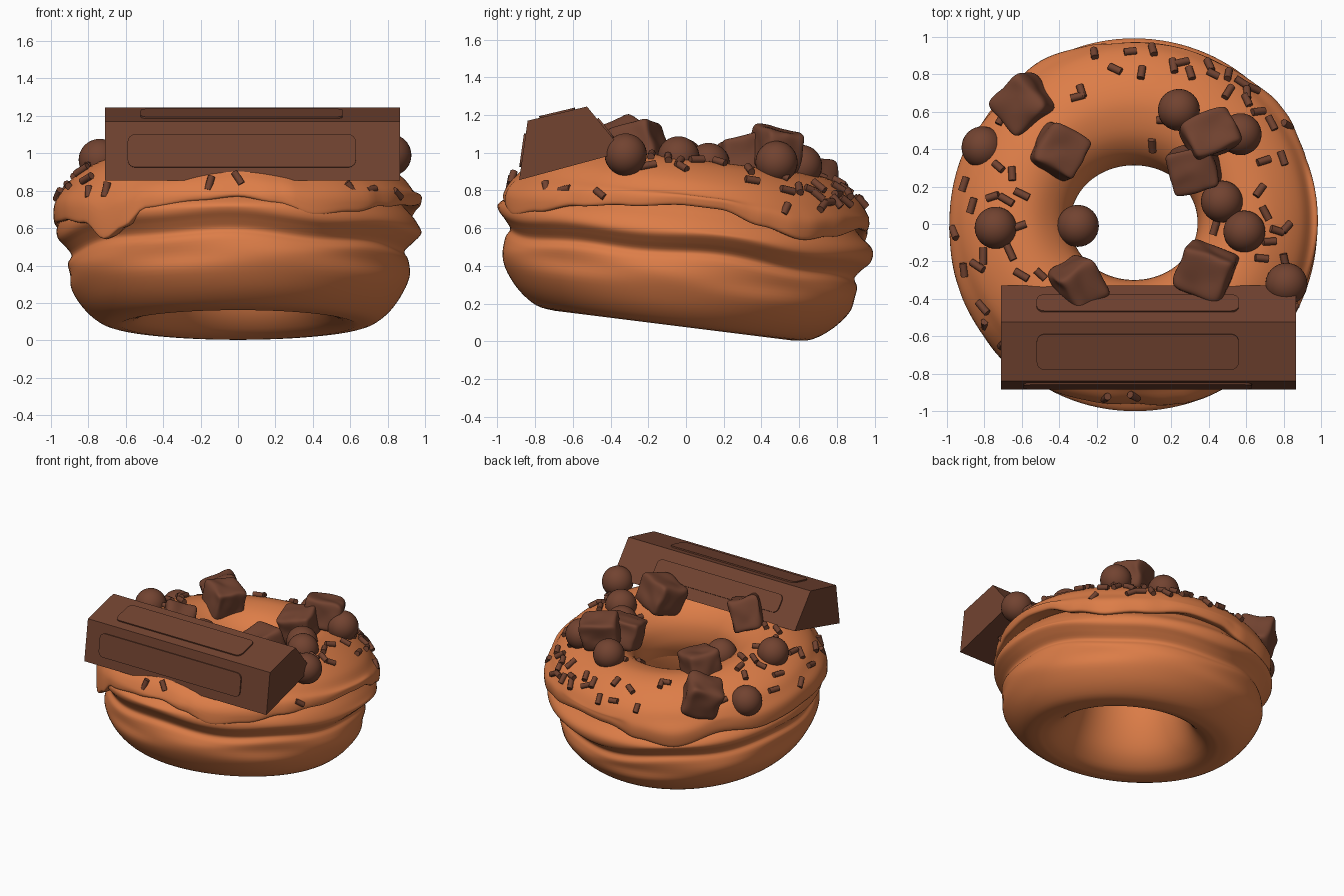
import bpy, bmesh, math, random
from mathutils import Vector, Matrix, Euler

if "Cube" in bpy.data.objects:
    bpy.data.objects.remove(bpy.data.objects["Cube"])

random.seed(4)
TILT = 0.125  # the ring leans down towards the back


def material(name, col):
    m = bpy.data.materials.new(name)
    m.diffuse_color = (*col, 1)
    m.use_nodes = True
    m.node_tree.nodes["Principled BSDF"].inputs["Base Color"].default_value = m.diffuse_color
    return m


DOUGH = material("caramel_orange", (0.72, 0.205, 0.064))
CHOC = material("chocolate_brown", (0.168, 0.056, 0.03))


def place(r, a, z):
    # ring coordinates to leaning world position
    y = r * math.sin(a)
    return Vector((r * math.cos(a), y + TILT * (z - .62), z - TILT * y))


def finish(bm, name, mat, smooth=None):
    bmesh.ops.recalc_face_normals(bm, faces=bm.faces)
    me = bpy.data.meshes.new(name)
    bm.to_mesh(me)
    bm.free()
    me.materials.append(mat)
    ob = bpy.data.objects.new(name, me)
    bpy.context.collection.objects.link(ob)
    if smooth:
        bpy.ops.object.select_all(action='DESELECT')
        ob.select_set(True)
        bpy.context.view_layer.objects.active = ob
        bpy.ops.object.shade_smooth_by_angle(angle=math.radians(smooth))
    return ob


def spline(pts, k=4):
    # Catmull-Rom through an open list of points
    out = []
    for i in range(len(pts) - 1):
        a, b, c, d = (Vector(pts[max(0, min(len(pts) - 1, j))]) for j in (i - 1, i, i + 1, i + 2))
        for s in range(k):
            t = s / k
            out.append(0.5 * (2 * b + (c - a) * t + (2 * a - 5 * b + 4 * c - d) * t * t
                              + (3 * b - a - 3 * c + d) * t ** 3))
    out.append(Vector(pts[-1]))
    return out


def revolve(name, profile, n, mat):
    # closed ring whose cross-section may change with the angle
    bm = bmesh.new()
    rings = []
    for i in range(n):
        a = 2 * math.pi * i / n
        rings.append([bm.verts.new(place(r, a, z)) for r, z in profile(a)])
    m = len(rings[0])
    for i in range(n):
        p, q = rings[i], rings[(i + 1) % n]
        for j in range(m):
            k = (j + 1) % m
            bm.faces.new((p[j], q[j], q[k], p[k]))
    return finish(bm, name, mat, 60)


# Dough ring with a creased side and a rounded hole widening downwards
def dough_profile(a):
    w = 0.013 * math.sin(3 * a + 1) + 0.009 * math.sin(7 * a)
    f = .025 * math.sin(a) ** 2
    g = .012 * math.sin(5 * a + 2)
    s = .015 * max(0, math.cos(a))
    outer = [(.63, .083), (.73, .1), (.82 + f / 2, .17), (.888 + f, .27), (.908 + f + g, .35),
             (.91 + f, .42 + w), (.89 + f, .465 + w), (.925 + f + s, .515 + w),
             (.965 + f + s, .56 + w), (.965 + f, .61), (.92, .67), (.83, .75), (.6, .85),
             (.43, .8), (.365, .65), (.36, .5), (.39, .34), (.45, .2), (.54, .11), (.63, .083)]
    return spline(outer)[:-1]


revolve("dough_ring", dough_profile, 128, DOUGH)

# Icing with a wavy dripping edge: (angle in degrees, edge height)
EDGE = [(-146, .56), (-136, .455), (-128, .51), (-120, .6), (-102, .63), (-90, .65), (-78, .615),
        (-66, .555), (-52, .59), (-37, .645), (-20, .68), (0, .72), (10, .72), (24, .66), (38, .615),
        (52, .65), (75, .71), (90, .7), (104, .64), (120, .6), (140, .66), (160, .62), (180, .62),
        (200, .6)]
TOP = [(.38, .5), (.337, .6), (.325, .7), (.36, .82), (.455, .915), (.58, .962), (.7, .955),
       (.81, .91), (.895, .85), (.945, .785)]


def edge_height(a):
    d = math.degrees(a)
    if d > 214:
        d -= 360
    e = EDGE + [(214, .56)]
    for (d0, z0), (d1, z1) in zip(e, e[1:]):
        if d0 <= d <= d1:
            t = (d - d0) / (d1 - d0)
            return z0 + (z1 - z0) * t * t * (3 - 2 * t)
    return .6


def front_shrink(a, r, z=1):
    # the upper shoulder of the icing is slimmer at the front
    low = max(0, min(1, (z - .66) / .12))
    return 1 - .045 * low * max(0, -math.sin(a)) ** 2 * max(0, min(1, (r - .55) / .3))


def icing_profile(a):
    e = edge_height(a)
    r = .957 + .046 * max(0, min(1, (.67 - e) / .08)) + .025 * max(0, math.cos(a)) ** 2
    r = min(r, 1.0)
    mid = (e + .785) / 2 + .02
    pts = spline(TOP + [(r - .004, mid), (r, e + .03), (r - .015, e), (r - .07, e + .015)], 4)
    pts += [Vector((.8, .74)), Vector((.58, .83)), Vector((.43, .76))]
    oval = .016 * math.cos(2 * a)
    return [(p.x * front_shrink(a, p.x, p.y) + oval * max(0, min(1, (.55 - p.x) / .1)), p.y)
            for p in pts]


revolve("icing", icing_profile, 180, DOUGH)

# Chocolate bar: four-sided section run along x
SEC = [(-.885, .855), (-.84, 1.17), (-.525, 1.245), (-.33, 1.005)]
X0, X1 = -.71, .865
bm = bmesh.new()
ends = [[bm.verts.new((x, y, z)) for y, z in SEC] for x in (X0, X1)]
for e in ends:
    bm.faces.new(e)
for i in range(4):
    j = (i + 1) % 4
    bm.faces.new((ends[0][i], ends[0][j], ends[1][j], ends[1][i]))
finish(bm, "chocolate_bar", CHOC)

# Softly raised plates on the three visible long faces of the bar
for i, (half, frac) in enumerate([(.61, .56), (.54, .6), (.54, .45)]):
    a, b = Vector((0, *SEC[i])), Vector((0, *SEC[i + 1]))
    v = (b - a).normalized()
    n = Vector((1, 0, 0)).cross(v).normalized()
    M = Matrix((Vector((1, 0, 0)), v, n)).transposed().to_4x4()
    M.translation = (a + b) / 2 + Vector((.02, 0, 0))
    bm = bmesh.new()
    bmesh.ops.create_cube(bm, size=1)
    bmesh.ops.scale(bm, vec=(2 * half, (b - a).length * frac, .019), verts=bm.verts)
    up = [e for e in bm.edges if abs(e.verts[0].co.z - e.verts[1].co.z) > .01]
    bmesh.ops.bevel(bm, geom=up, offset=.04, segments=4, profile=.5, affect='EDGES')
    bmesh.ops.transform(bm, matrix=M, verts=bm.verts)
    finish(bm, f"bar_plate_{i + 1}", CHOC, 40)

# Chocolate balls
BALLS = [(-.81, .41, .77), (-.74, -.02, .965), (-.3, -.01, .84), (.24, .61, .93), (.57, .48, .95),
         (.47, .12, .94), (.59, -.04, .975), (.815, -.32, .99)]
for i, p in enumerate(BALLS):
    bm = bmesh.new()
    bmesh.ops.create_uvsphere(bm, u_segments=32, v_segments=20, radius=.112,
                              matrix=Matrix.Translation(p))
    finish(bm, f"chocolate_ball_{i + 1}", CHOC, 60)

# Lumpy chocolate chunks: position, size, rotation in degrees
CHUNKS = [((-.59, .64, .84), (.25, .25, .24), (-12, -18, 42)),
          ((-.4, .39, .93), (.25, .25, .24), (-8, 8, -30)),
          ((.41, .475, 1.02), (.27, .22, .22), (-8, 10, 25)),
          ((.32, .3, .97), (.25, .24, .22), (12, -10, 12)),
          ((-.3, -.32, 1.04), (.22, .24, .24), (20, 12, 35)),
          ((.385, -.255, 1.03), (.28, .25, .23), (15, -10, -22))]
for i, (p, s, rot) in enumerate(CHUNKS):
    bm = bmesh.new()
    bmesh.ops.create_cube(bm, size=1)
    bmesh.ops.subdivide_edges(bm, edges=bm.edges[:], cuts=3, use_grid_fill=True)
    bmesh.ops.scale(bm, vec=s, verts=bm.verts)
    for v in bm.verts:
        v.co += Vector([random.uniform(-.016, .016) for _ in range(3)])
    M = Matrix.Translation(p) @ Euler([math.radians(r) for r in rot]).to_matrix().to_4x4()
    bmesh.ops.transform(bm, matrix=M, verts=bm.verts)
    ob = finish(bm, f"chocolate_chunk_{i + 1}", CHOC, 180)
    ob.modifiers.new("soften", 'SUBSURF').levels = 2
    ob.modifiers["soften"].render_levels = 2

# Sprinkles lying on the icing (x, y in the top view)
SPRINKLES = [(-.21, .91), (-.02, .92), (.1, .93), (-.28, .7), (-.3, .67), (-.1, .82), (.04, .8),
             (.21, .84), (.25, .86), (.3, .8), (.4, .85), (.42, .8), (.5, .8), (.57, .76),
             (.6, .7), (.63, .73), (.6, .66), (.66, .6), (.73, .54), (.81, .54), (.79, .35),
             (.69, .33), (.7, .05), (.72, -.1), (.76, -.04), (.81, -.02), (.67, .17), (.1, .43),
             (.16, .55), (.68, -.19), (.44, -.02), (.88, -.45), (.8, -.2), (.5, .7), (-.7, .57),
             (-.72, .3), (-.65, .26), (-.6, .15), (-.75, .14), (-.68, .12), (-.86, .1), (-.9, .22),
             (-.95, -.03), (-.61, -.02), (-.8, -.17), (-.83, -.22), (-.9, -.23), (-.6, -.28),
             (-.5, -.28), (-.8, -.43), (-.79, -.51), (-.66, -.16), (-.7, -.62), (-.15, -.9),
             (0, -.88), (.6, -.72), (.72, -.63), (.62, .5)]
CURVE = spline(TOP + [(.97, .70), (.975, .66)], 4)
bm = bmesh.new()
for x, y in SPRINKLES:
    y -= TILT * .28
    a, r = math.atan2(y, x), math.hypot(x, y)
    r = min(r / front_shrink(a, r), .965)
    k = next(i for i in range(12, len(CURVE)) if CURVE[i].x >= r)
    p, q = CURVE[k - 1], CURVE[k]
    z = p.y + (q.y - p.y) * (r - p.x) / max(q.x - p.x, 1e-5)
    slope = (q - p).normalized()
    n = Vector((-slope.y * math.cos(a), -slope.y * math.sin(a) + TILT * slope.x, slope.x))
    n.normalize()
    pos = place(r * front_shrink(a, r, z), a, z) + n * .012
    t = n.orthogonal().normalized()
    t.rotate(Matrix.Rotation(random.uniform(0, math.pi), 3, n))
    M = Matrix.Translation(pos) @ t.to_track_quat('Z', 'Y').to_matrix().to_4x4()
    bmesh.ops.create_cone(bm, cap_ends=True, segments=8, radius1=.02, radius2=.02,
                          depth=random.uniform(.065, .09), matrix=M)
finish(bm, "sprinkles", CHOC, 50)
